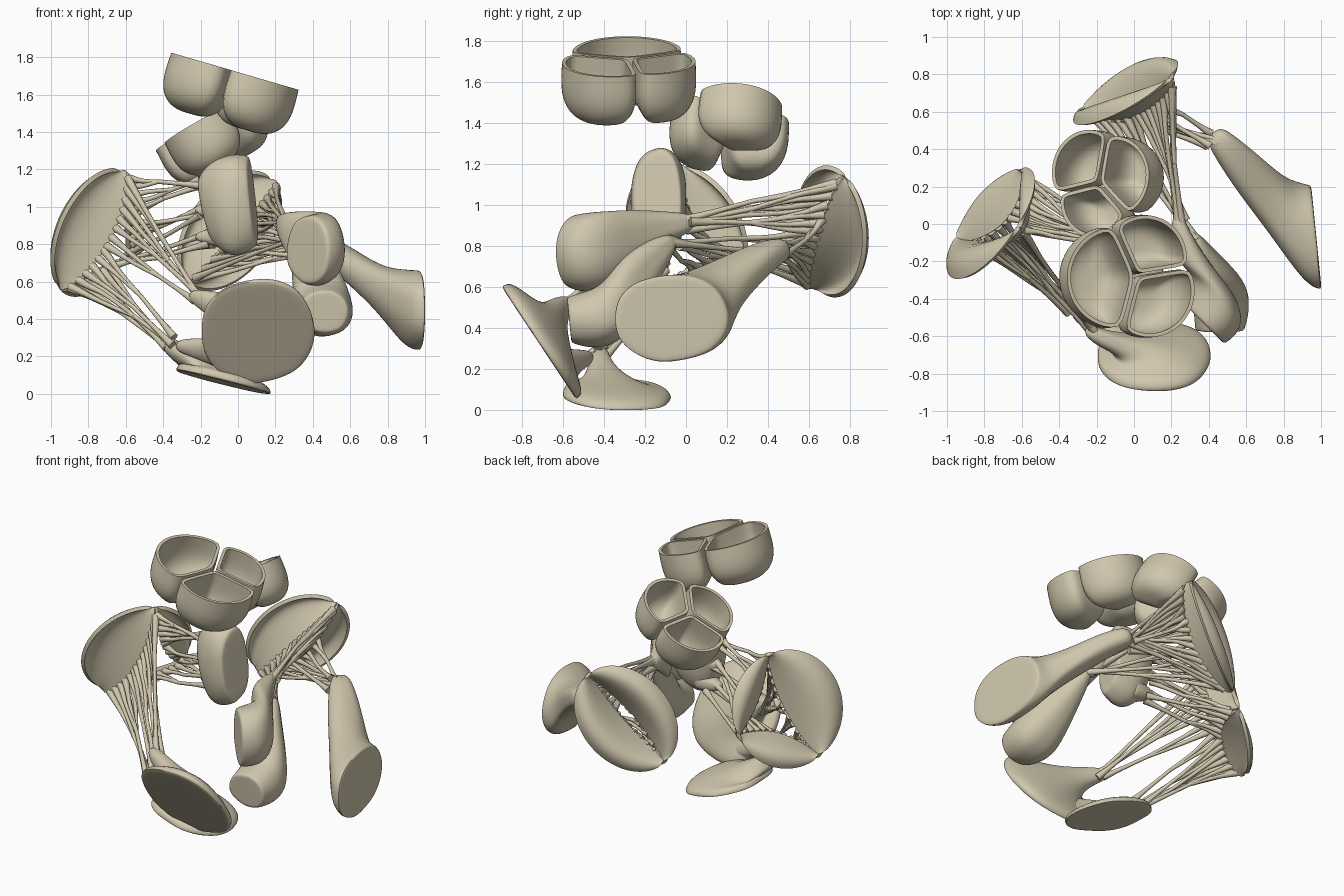
import bpy, bmesh, random
from math import sin, cos, pi, radians, sqrt
from mathutils import Vector as V

if "Cube" in bpy.data.objects:
    bpy.data.objects.remove(bpy.data.objects["Cube"])

random.seed(4)
TAU = 2 * pi
tan_mat = bpy.data.materials.new("tissue")
tan_mat.diffuse_color = (0.63, 0.57, 0.42, 1)
tan_mat.use_nodes = True
tan_mat.node_tree.nodes["Principled BSDF"].inputs["Base Color"].default_value = tan_mat.diffuse_color


def finish(name, bm, thick=0.0, subsurf=0, angle=50):
    bmesh.ops.remove_doubles(bm, verts=bm.verts, dist=1e-5)
    bmesh.ops.recalc_face_normals(bm, faces=bm.faces)
    me = bpy.data.meshes.new(name)
    bm.to_mesh(me)
    bm.free()
    ob = bpy.data.objects.new(name, me)
    bpy.context.collection.objects.link(ob)
    if thick:
        m = ob.modifiers.new("thickness", 'SOLIDIFY')
        m.thickness, m.offset = thick, 0
    if subsurf:
        ob.modifiers.new("smooth", 'SUBSURF').levels = subsurf
    to_mesh(ob, angle)


def to_mesh(ob, angle):
    bpy.ops.object.select_all(action='DESELECT')
    ob.select_set(True)
    bpy.context.view_layer.objects.active = ob
    bpy.ops.object.convert(target='MESH')
    ob = bpy.context.view_layer.objects.active
    ob.data.materials.clear()
    ob.data.materials.append(tan_mat)
    bpy.ops.object.shade_smooth_by_angle(angle=radians(angle))


def skin(bm, rows, closed):
    vs = [[bm.verts.new(p) for p in r] for r in rows]
    n = len(rows[0])
    for r0, r1 in zip(vs, vs[1:]):
        for j in range(n if closed else n - 1):
            k = (j + 1) % n
            bm.faces.new((r0[j], r0[k], r1[k], r1[j]))
    return vs


def frame(n, right):
    n, right = V(n).normalized(), V(right)
    e1 = (right - n * right.dot(n)).normalized()
    return n, e1, n.cross(e1)


# pocket-shaped cusps of the two outflow valves: angle, half angle, radius
def pocket_valve(name, c, normal, depth, cusps):
    n, e1, e2 = frame(normal, (1, 0, 0))
    c = V(c)
    for i, (ang, half, R) in enumerate(cusps):
        a0, h = radians(ang), radians(half)
        u, w = e1 * cos(a0) + e2 * sin(a0), e2 * cos(a0) - e1 * sin(a0)
        mid, cc, rad = 0.52 * R, 0.30 * R, 0.70 * R
        outline = []
        for j in range(48):
            dx, dy = cos(TAU * j / 48), sin(TAU * j / 48)
            b = dx * (mid - cc)
            inv = [1 / (-b + sqrt(b * b + rad ** 2 - (mid - cc) ** 2))]
            for s in (1, -1):
                d = mid * sin(h) - 0.014
                inv.append(max(0, (-dx * sin(h) + s * dy * cos(h)) / d))
            r = sum(q ** 12 for q in inv) ** (-1 / 12)
            outline.append((r * dx, r * dy))
        rows = []
        for k in range(19):
            t = pi / 2 * k / 18
            s = cos(t) ** 0.6 if k < 18 else 0
            s *= 0.96 + 0.07 * sin(min(pi, 2.2 * t))
            hh = depth * sin(t) ** 0.75
            rows.append([c + u * (mid + x * s) + w * (y * s) - n * hh for x, y in outline])
        bm = bmesh.new()
        skin(bm, rows, True)
        finish(f"{name}_cusp_{i+1}", bm, thick=0.02)


pocket_valve("upper_valve", (0.015, -0.275, 1.715), (0.28, 0, 0.96), 0.275,
             [(185, 70, 0.385), (62, 53, 0.33), (-48, 57, 0.355)])
pocket_valve("lower_valve", (-0.19, 0.22, 1.445), (-0.49, 0.08, 0.87), 0.25,
             [(17, 62, 0.31), (134, 56, 0.31), (-108, 62, 0.29)])


# thin domed leaflets from a ring arc to a free edge; returns the surface function
def leaflet(name, c, fr, rx, ry, t0, t1, inward, depth, dome):
    n, e1, e2 = fr
    c = V(c)

    def ring(t):
        t = radians(t)
        return c + e1 * (rx * cos(t)) + e2 * (ry * sin(t))
    p0, p1 = ring(t0), ring(t1)
    pull = (c - ring((t0 + t1) / 2)).normalized()

    def surf(u, v):
        s = sin(pi * u)
        edge = p0.lerp(p1, u) + pull * (inward * s) - n * (0.03 + depth * s ** 0.7)
        bulge = n * (dome * sin(pi * v ** 0.85) * s)
        return ring(t0 + (t1 - t0) * u).lerp(edge, v) + bulge
    bm = bmesh.new()
    skin(bm, [[surf(j / 36, k / 10) for j in range(37)] for k in range(11)], False)
    finish(name, bm, thick=0.024)
    return surf


# branching cords, thick at the leaflet edge and at the muscle
def cords(name, groups):
    cu = bpy.data.curves.new(name, 'CURVE')
    cu.dimensions = '3D'
    cu.bevel_depth, cu.bevel_resolution, cu.resolution_u = 0.012, 2, 4
    cu.use_fill_caps = True

    def strand(pts, rads):
        sp = cu.splines.new('NURBS')
        sp.points.add(len(pts) - 1)
        for q, p, r in zip(sp.points, pts, rads):
            q.co, q.radius = (*p, 1), r
        sp.order_u, sp.use_endpoint_u = 3, True

    def jit(s):
        return V([random.uniform(-s, s) for _ in range(3)])
    for surf, us, tip, spread in groups:
        tip = V(tip)
        for i in range(0, len(us) - 1, 2):
            ends = [surf(us[i], 1), surf(us[i + 1], 1)]
            end = tip + jit(spread)
            m = ((ends[0] + ends[1]) / 2).lerp(end, random.uniform(0.4, 0.6)) + jit(0.015)
            for e in ends:
                strand([e, e.lerp(m, 0.15), e.lerp(m, 0.5) + jit(0.015), m],
                       [2.0, 1.5, 0.9, 1.0])
            strand([m, m.lerp(end, 0.4), m.lerp(end, 0.75), end], [1.0, 1.0, 1.3, 2.0])
    ob = bpy.data.objects.new(name, cu)
    bpy.context.collection.objects.link(ob)
    to_mesh(ob, 60)


# muscles lofted from the tip to a flat cut base: x, y, z, half width, half height
def muscle(name, base_n, stations, ref=(0, 0, 1)):
    pts = [V(s[:3]) for s in stations]
    n0, n1 = (pts[1] - pts[0]).normalized(), V(base_n).normalized()
    rows = []
    for i, (p, s) in enumerate(zip(pts, stations)):
        n = n0.lerp(n1, min(1, i / (len(pts) - 2))).normalized()
        a = n.cross(V(ref)).normalized()
        b = a.cross(n)
        for k in ([1, 0.94] if i == len(pts) - 1 else [1]):
            random.seed(i * 7 + len(name))
            row = []
            for j in range(14):
                f, w = TAU * j / 14, k * random.uniform(0.95, 1.07)
                w *= 1 + 0.07 * sin(2 * f) ** 2
                row.append(p + a * (s[3] * w * cos(f)) + b * (s[4] * w * sin(f)))
            rows.append(row)
    bm = bmesh.new()
    vs = skin(bm, rows, True)
    bm.faces.new(vs[0])
    bm.faces.new(vs[-1])
    finish(name, bm, subsurf=2)


# three-leaflet inflow valve
tf = frame((-0.75, 0.55, 0.35), (-0.71, -0.71, 0))
tc = (-0.76, 0.0, 0.86)
t1 = leaflet("three_leaf_inner", tc, tf, 0.35, 0.36, 105, 204, 0.06, 0.08, 0.07)
t2 = leaflet("three_leaf_lower", tc, tf, 0.35, 0.36, 204, 303, 0.07, 0.08, 0.07)
t3 = leaflet("three_leaf_outer", tc, tf, 0.35, 0.36, 303, 465, 0.03, 0.09, 0.10)

# two-leaflet inflow valve
mf = frame((-0.55, 0.8, 0.25), (-0.65, -0.22, -0.73))
mc = (-0.04, 0.7, 0.87)
m1 = leaflet("two_leaf_front", mc, mf, 0.36, 0.27, 0, 180, -0.04, 0.09, 0.10)
m2 = leaflet("two_leaf_rear", mc, mf, 0.36, 0.27, 180, 360, -0.04, 0.09, 0.10)


def span(a, b, k):
    return [a + (b - a) * i / (k - 1) for i in range(k)]


cords("three_leaf_cords", [
    (t1, span(0.04, 0.4, 6), (-0.18, -0.08, 1.12), 0.03),
    (t1, span(0.45, 0.95, 6), (-0.18, -0.06, 0.97), 0.03),
    (t2, span(0.04, 0.45, 6), (-0.14, -0.06, 0.83), 0.03),
    (t2, span(0.5, 0.96, 6), (-0.37, -0.42, 0.26), 0.025),
    (t3, span(0.04, 0.4, 6), (-0.36, -0.45, 0.28), 0.03),
    (t3, span(0.44, 0.97, 8), (-0.20, -0.58, 0.50), 0.035)])
cords("two_leaf_cords", [
    (m1, span(0.04, 0.5, 6), (0.31, -0.08, 0.82), 0.03),
    (m1, span(0.54, 0.97, 8), (0.25, 0.0, 0.90), 0.03),
    (m2, span(0.04, 0.4, 6), (0.25, 0.0, 0.90), 0.03),
    (m2, span(0.3, 0.97, 10), (0.44, 0.45, 0.78), 0.045),
    (m1, span(0.05, 0.35, 4), (0.42, 0.42, 0.75), 0.03)])

# muscles of the two-leaflet valve
muscle("right_muscle", (1, 0.1, 0), [
    (0.42, 0.49, 0.79, 0.05, 0.05), (0.48, 0.42, 0.77, 0.08, 0.07),
    (0.60, 0.28, 0.69, 0.12, 0.09), (0.76, 0.10, 0.56, 0.17, 0.12),
    (0.89, -0.05, 0.45, 0.28, 0.21), (0.975, -0.07, 0.45, 0.29, 0.215)])
muscle("middle_muscle_upper", (-0.7, -0.7, 0), [
    (0.23, 0.05, 0.92, 0.03, 0.04), (0.26, -0.08, 0.90, 0.06, 0.07),
    (0.33, -0.22, 0.85, 0.11, 0.13), (0.43, -0.33, 0.79, 0.17, 0.18),
    (0.45, -0.44, 0.77, 0.19, 0.20), (0.37, -0.53, 0.77, 0.16, 0.18)])
muscle("middle_muscle_lower", (0, -1, -0.1), [
    (0.31, -0.05, 0.84, 0.03, 0.03), (0.35, -0.15, 0.76, 0.07, 0.09),
    (0.42, -0.28, 0.60, 0.13, 0.16), (0.46, -0.37, 0.46, 0.16, 0.15),
    (0.47, -0.48, 0.44, 0.15, 0.14), (0.46, -0.57, 0.44, 0.13, 0.11)])

# muscles of the three-leaflet valve
muscle("front_muscle", (0, -0.83, -0.55), [
    (-0.26, -0.56, 0.53, 0.03, 0.03), (-0.17, -0.61, 0.50, 0.05, 0.06),
    (-0.06, -0.64, 0.45, 0.075, 0.09), (0.05, -0.65, 0.38, 0.16, 0.17),
    (0.11, -0.67, 0.36, 0.30, 0.32), (0.11, -0.72, 0.33, 0.315, 0.335)])
muscle("bottom_muscle", (-0.25, -0.05, -1), [
    (-0.41, -0.41, 0.30, 0.025, 0.025), (-0.35, -0.42, 0.25, 0.05, 0.05),
    (-0.27, -0.40, 0.19, 0.07, 0.08), (-0.18, -0.36, 0.14, 0.12, 0.15),
    (-0.07, -0.34, 0.11, 0.25, 0.25), (-0.08, -0.34, 0.06, 0.27, 0.27)],
    ref=(0, 1, 0))
muscle("front_bottom_bridge", (0.1, -0.8, -0.6), [
    (-0.33, -0.46, 0.26, 0.03, 0.03), (-0.24, -0.52, 0.25, 0.05, 0.05),
    (-0.12, -0.58, 0.23, 0.07, 0.08), (0.0, -0.61, 0.21, 0.14, 0.12),
    (0.05, -0.61, 0.2, 0.17, 0.15)])
muscle("inner_muscle", (1, -0.15, 0.1), [
    (-0.19, -0.09, 0.98, 0.05, 0.16), (-0.15, -0.10, 0.99, 0.09, 0.21),
    (-0.09, -0.12, 1.0, 0.13, 0.26), (0.0, -0.14, 1.02, 0.14, 0.27),
    (0.08, -0.14, 1.03, 0.12, 0.24)])
for i, z in enumerate((1.13, 0.98, 0.84)):
    muscle(f"inner_muscle_finger_{i+1}", (1, -0.1, 0), [
        (-0.23, -0.07, z, 0.018, 0.018), (-0.17, -0.07, z, 0.04, 0.04),
        (-0.10, -0.09, z, 0.07, 0.06), (-0.05, -0.10, z, 0.08, 0.07)])
